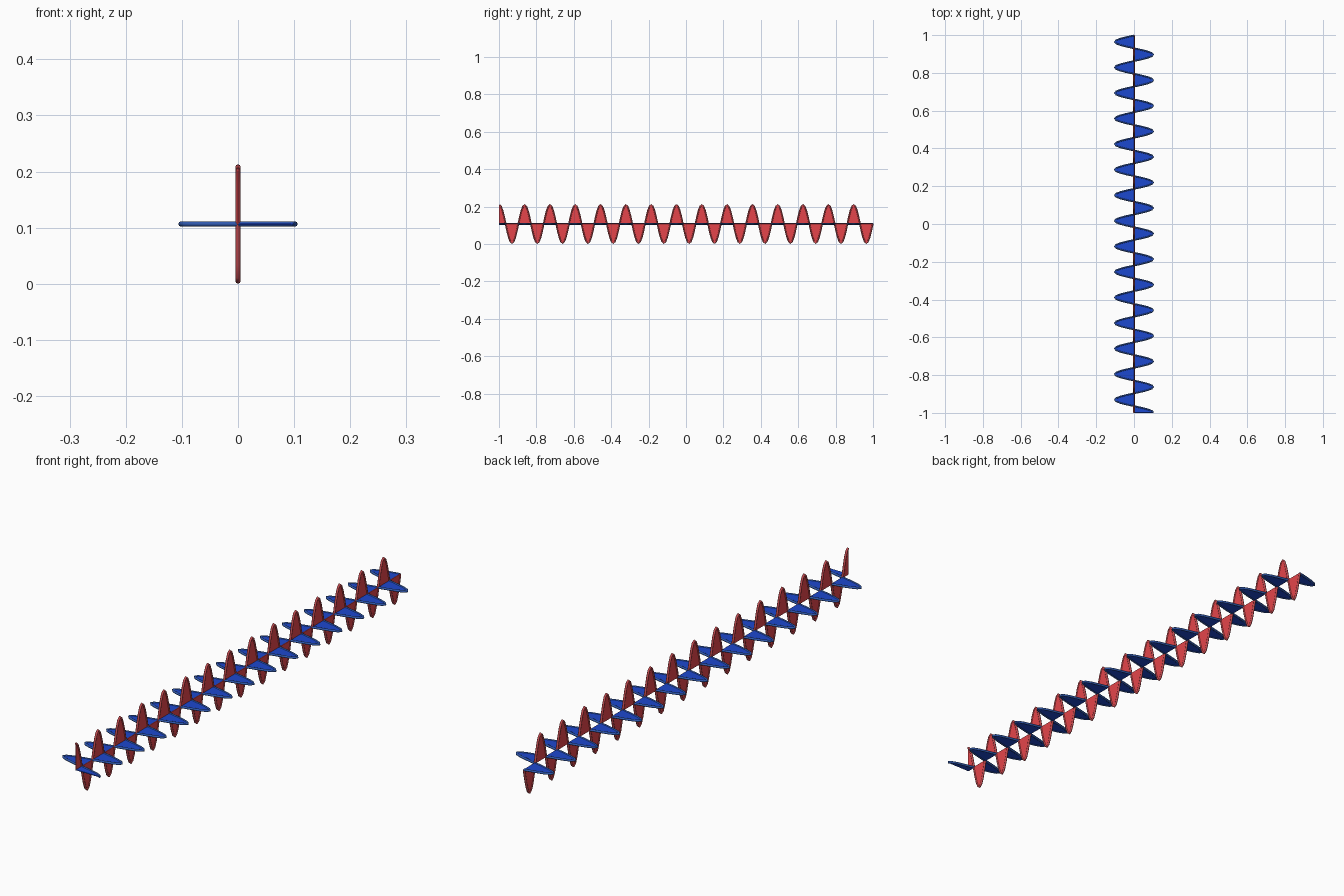
import bpy, math

if "Cube" in bpy.data.objects:
    bpy.data.objects.remove(bpy.data.objects["Cube"])

AMP, R, PERIODS, STEPS = 0.102, 0.0045, 14.75, 16
CZ = AMP + R                      # height of the travel axis
Y0, Y1 = -0.998, 0.998
N = int(PERIODS * STEPS)


def material(name, rgb):
    m = bpy.data.materials.new(name)
    m.diffuse_color = (*rgb, 1)
    m.use_nodes = True
    m.node_tree.nodes["Principled BSDF"].inputs["Base Color"].default_value = m.diffuse_color
    return m


def add_mesh(name, verts, faces, mat):
    me = bpy.data.meshes.new(name)
    me.from_pydata(verts, [], faces)
    me.materials.append(mat)
    ob = bpy.data.objects.new(name, me)
    bpy.context.collection.objects.link(ob)
    return ob


def wave(name, vertical, mat, rim_mat):
    def place(y, off, side):
        return (side, y, CZ + off) if vertical else (off, y, CZ + side)

    ys = [Y0 + (Y1 - Y0) * i / N for i in range(N + 1)]
    amps = [AMP * math.cos(2 * math.pi * PERIODS * i / N) for i in range(N + 1)]

    # thin filled sheet between the axis and the wave, closed on both sides
    verts, faces = [], []
    t = 0.002
    for side in (-t, t):
        base = len(verts)
        for y, a in zip(ys, amps):
            verts += [place(y, 0, side), place(y, a, side)]
        for i in range(N):
            k = base + 2 * i
            quad = (k, k + 2, k + 3, k + 1)
            # orient outward according to side, sign of the wave and plane
            up = (amps[i] + amps[i + 1]) > 0
            flip = (side > 0) ^ up ^ (not vertical)
            faces.append(quad[::-1] if flip else quad)
    add_mesh(name + "_sheet", verts, faces, mat)

    # rounded rim following the wave, and a thin rod on the axis
    def tube(part, pts, radius, m):
        cu = bpy.data.curves.new(part, 'CURVE')
        cu.dimensions = '3D'
        cu.bevel_depth = radius
        cu.bevel_resolution = 2
        cu.use_fill_caps = True
        sp = cu.splines.new('POLY')
        sp.points.add(len(pts) - 1)
        for p, co in zip(sp.points, pts):
            p.co = (*co, 1)
        cu.materials.append(m)
        ob = bpy.data.objects.new(part, cu)
        bpy.context.collection.objects.link(ob)

    tube(name + "_rim", [place(y, a, 0) for y, a in zip(ys, amps)], R, rim_mat)
    tube(name + "_axis", [place(Y0, 0, 0), place(Y1, 0, 0)], 0.002, mat)
    tube(name + "_end", [place(Y0, 0, 0), place(Y0, AMP, 0)], 0.002, mat)


red = material("red", (0.78, 0.06, 0.07))
blue = material("blue", (0.012, 0.065, 0.62))
rim_red = material("rim_red", (0.55, 0.07, 0.08))
rim_blue = material("rim_blue", (0.03, 0.10, 0.42))
wave("vertical_wave", True, red, rim_red)
wave("horizontal_wave", False, blue, rim_blue)
